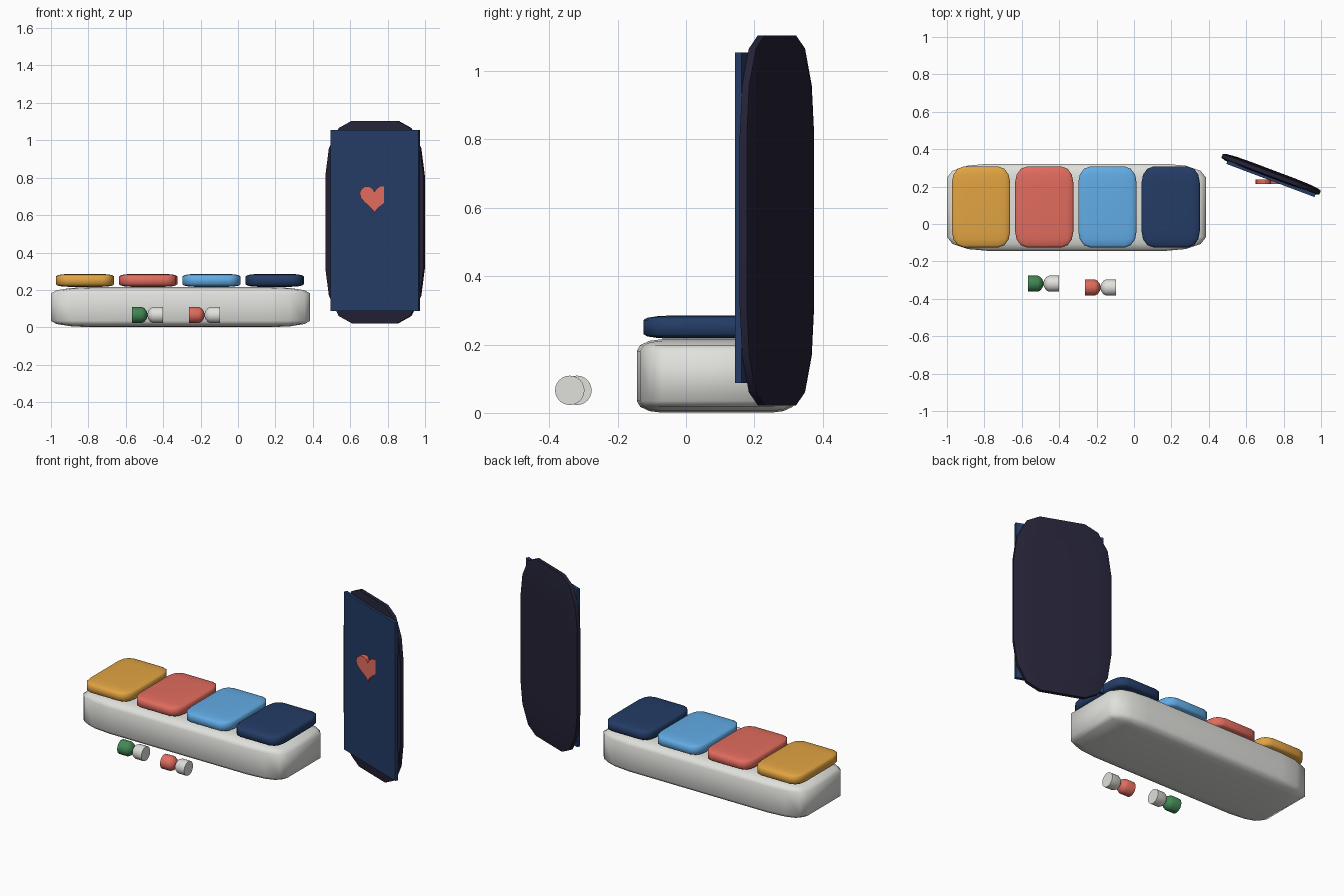
import bpy, bmesh, math
from mathutils import Matrix

if "Cube" in bpy.data.objects:
    bpy.data.objects.remove(bpy.data.objects["Cube"], do_unlink=True)


def material(name, rgb):
    lin = [((c / 255 + 0.055) / 1.055) ** 2.4 for c in rgb] + [1.0]
    m = bpy.data.materials.new(name)
    m.use_nodes = True
    m.diffuse_color = lin
    m.node_tree.nodes["Principled BSDF"].inputs["Base Color"].default_value = lin
    return m


WHITE = material("off white", (224, 224, 220))
AMBER = material("amber", (226, 164, 66))
CORAL = material("coral", (226, 108, 94))
SKY = material("sky blue", (98, 172, 230))
NAVY = material("navy", (36, 60, 102))
DARK = material("dark case", (36, 34, 54))
GREEN = material("green", (66, 136, 84))


def finish(name, bm, mat, smooth=None):
    bmesh.ops.recalc_face_normals(bm, faces=bm.faces)
    mesh = bpy.data.meshes.new(name)
    bm.to_mesh(mesh)
    bm.free()
    mesh.materials.append(mat)
    ob = bpy.data.objects.new(name, mesh)
    bpy.context.collection.objects.link(ob)
    if smooth:
        bpy.ops.object.select_all(action='DESELECT')
        ob.select_set(True)
        bpy.context.view_layer.objects.active = ob
        bpy.ops.object.shade_smooth_by_angle(angle=math.radians(smooth))
    return ob


def rounded_box(name, centre, size, mat, round_part=0.0, turn=0.0):
    """Unit cube rounded first and stretched after, so the rounding stretches too."""
    bm = bmesh.new()
    bmesh.ops.create_cube(bm, size=1)
    if round_part:
        bmesh.ops.bevel(bm, geom=bm.edges[:], offset=round_part, segments=3,
                        profile=0.5, affect='EDGES')
    bm.transform(Matrix.Translation(centre) @ Matrix.Rotation(turn, 4, 'Z')
                 @ Matrix.Diagonal((*size, 1)))
    return finish(name, bm, mat, 60 if round_part else None)


# Pill box tray and its four lids
rounded_box("tray", (-0.307, 0.089, 0.108), (1.386, 0.466, 0.215), WHITE, 0.16)
for i, mat in enumerate((AMBER, CORAL, SKY, NAVY)):
    rounded_box(f"lid_{i + 1}", (-0.818 + 0.338 * i, 0.091, 0.251),
                (0.312, 0.432, 0.068), mat, 0.2)

# Phone, turned about the vertical
TURN = -0.36
rounded_box("phone_case", (0.733, 0.266, 0.563), (0.56, 0.048, 1.083), DARK, 0.27, TURN)
rounded_box("phone_screen", (0.733, 0.242, 0.571), (0.503, 0.02, 0.967), NAVY, 0, TURN)

# Heart plate, facing straight ahead and partly sunk in the screen
bm = bmesh.new()
outline = []
for i in range(24):
    t = math.tau * i / 24
    x = 16 * math.sin(t) ** 3
    z = 13 * math.cos(t) - 5 * math.cos(2 * t) - 2 * math.cos(3 * t) - math.cos(4 * t)
    outline.append(bm.verts.new((0.73 + x * 0.005, 0.213, 0.695 + z * 0.005)))
face = bm.faces.new(outline)
solid = bmesh.ops.extrude_face_region(bm, geom=[face])
bmesh.ops.translate(bm, vec=(0, 0.026, 0),
                    verts=[v for v in solid["geom"] if isinstance(v, bmesh.types.BMVert)])
finish("heart", bm, CORAL)


# Capsules: two halves with their domes meeting in the middle
PROFILE = [(0.082, 0), (0.082, 0.043), (0.03, 0.043), (0.016, 0.036), (0.006, 0.023), (0, 0.008), (0, 0)]


def capsule_half(name, centre, side, mat):
    bm = bmesh.new()
    verts = [bm.verts.new((side * x, 0, r)) for x, r in PROFILE]
    edges = [bm.edges.new(pair) for pair in zip(verts, verts[1:])]
    bmesh.ops.spin(bm, geom=verts + edges, axis=(1, 0, 0), cent=(0, 0, 0),
                   angle=math.tau, steps=24)
    bmesh.ops.remove_doubles(bm, verts=bm.verts, dist=0.0005)
    bm.transform(Matrix.Translation(centre))
    finish(name, bm, mat, 40)


for label, centre, mat in (("green", (-0.484, -0.319, 0.066), GREEN),
                           ("coral", (-0.179, -0.34, 0.066), CORAL)):
    capsule_half(f"{label}_capsule_coloured_half", centre, -1, mat)
    capsule_half(f"{label}_capsule_white_half", centre, 1, WHITE)
